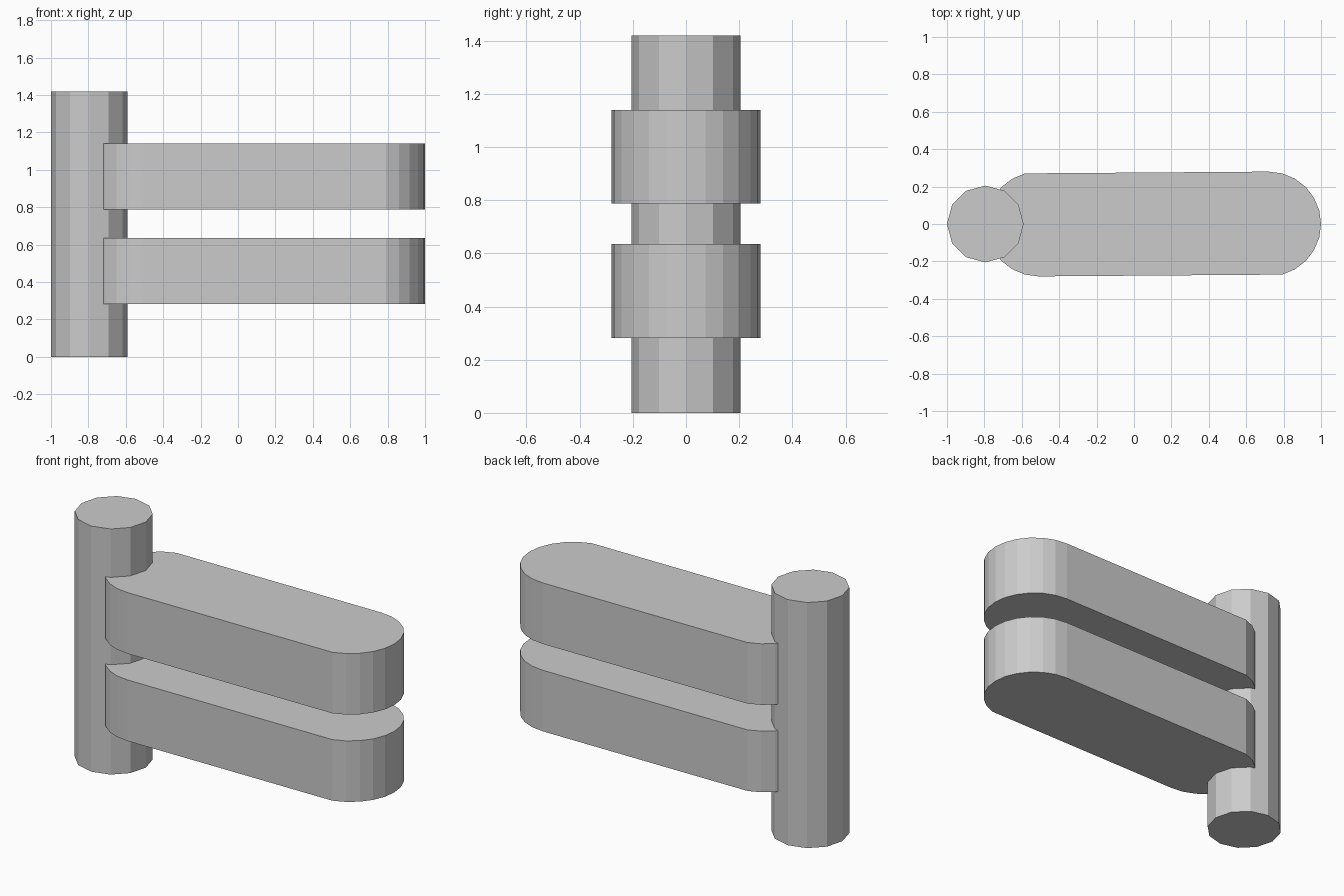
import bpy
import bmesh
from math import cos, sin, radians

if "Cube" in bpy.data.objects:
    bpy.data.objects.remove(bpy.data.objects["Cube"])

grey = bpy.data.materials.new("plain grey")
grey.diffuse_color = (0.6, 0.6, 0.6, 1)
grey.use_nodes = True
grey.node_tree.nodes["Principled BSDF"].inputs["Base Color"].default_value = grey.diffuse_color


def extrude_outline(name, outline, z0, z1):
    """Flat-shaded prism from a closed, counter-clockwise xy outline."""
    bm = bmesh.new()
    base = bm.faces.new([bm.verts.new((x, y, z0)) for x, y in outline])
    top = bmesh.ops.extrude_face_region(bm, geom=[base], use_keep_orig=True)
    moved = [v for v in top["geom"] if isinstance(v, bmesh.types.BMVert)]
    bmesh.ops.translate(bm, verts=moved, vec=(0, 0, z1 - z0))
    bmesh.ops.recalc_face_normals(bm, faces=bm.faces)
    mesh = bpy.data.meshes.new(name)
    bm.to_mesh(mesh)
    bm.free()
    mesh.materials.append(grey)
    obj = bpy.data.objects.new(name, mesh)
    bpy.context.collection.objects.link(obj)
    return obj


def arc(cx, radius, start, count, step):
    return [(cx + radius * cos(radians(start + i * step)),
             radius * sin(radians(start + i * step))) for i in range(count)]


# Twelve-sided upright post
extrude_outline("post", arc(-0.795, 0.205, 0, 12, 30), 0, 1.42)

# Two rounded bars: a 24-sided disc pulled apart into a long slot shape
slot = arc(0.72, 0.28, -75, 12, 15) + arc(-0.51, 0.28, 105, 12, 15)
for name, z in (("lower_bar", 0.282), ("upper_bar", 0.787)):
    extrude_outline(name, slot, z, z + 0.353)
